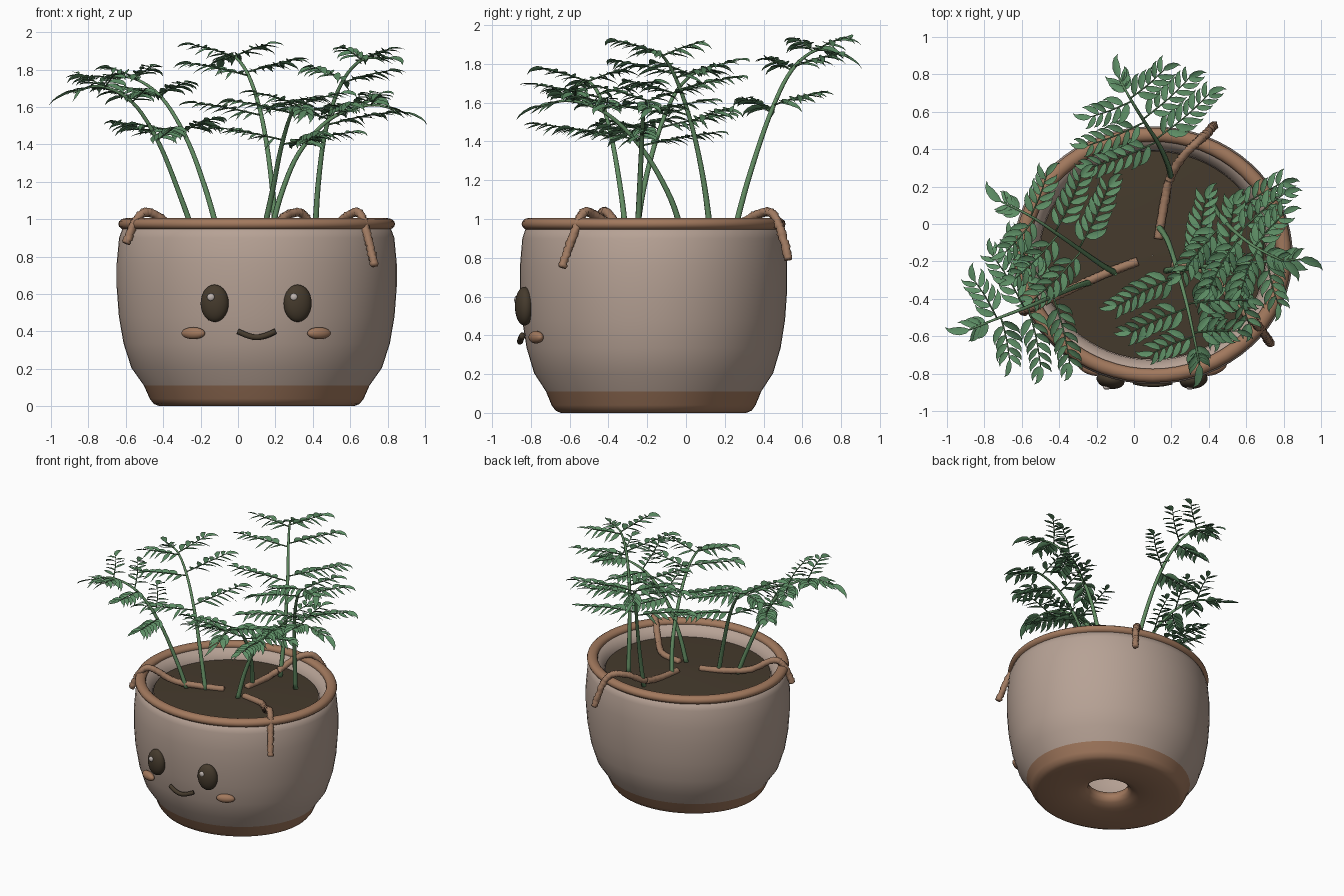
import bpy, bmesh, math, random
from mathutils import Vector

random.seed(4)
if "Cube" in bpy.data.objects:
    bpy.data.objects.remove(bpy.data.objects["Cube"])

CX, CY, SQUASH = 0.10, -0.167, 0.92   # pot centre and its oval ratio
UP = Vector((0, 0, 1))


def material(name, rgb):
    m = bpy.data.materials.new(name)
    m.use_nodes = True
    m.diffuse_color = (*rgb, 1)
    bsdf = next(n for n in m.node_tree.nodes if n.type == 'BSDF_PRINCIPLED')
    bsdf.inputs["Base Color"].default_value = (*rgb, 1)
    bsdf.inputs["Roughness"].default_value = 0.7
    return m


CLAY = material("pale_clay", (0.47, 0.36, 0.30))
BROWN = material("terracotta_brown", (0.36, 0.19, 0.11))
DARK = material("dark_soil", (0.060, 0.043, 0.026))
ROOT = material("root_brown", (0.35, 0.195, 0.12))
STEM = material("stem_green", (0.12, 0.26, 0.12))
LEAF = material("leaf_green", (0.11, 0.27, 0.13))
GLINT = material("eye_glint", (0.52, 0.46, 0.43))


def finish(bm, name, mats):
    me = bpy.data.meshes.new(name)
    for f in bm.faces:
        f.smooth = True
    bm.to_mesh(me)
    bm.free()
    ob = bpy.data.objects.new(name, me)
    bpy.context.collection.objects.link(ob)
    for m in mats:
        me.materials.append(m)
    return ob


def skin(bm, rings, closed=False):
    """Bridge rings of vertices; every ring is a closed loop."""
    pairs = list(zip(rings, rings[1:])) + ([(rings[-1], rings[0])] if closed else [])
    for a, b in pairs:
        n = len(a)
        for i in range(n):
            j = (i + 1) % n
            bm.faces.new((a[i], a[j], b[j], b[i]))


def lathe(name, profile, mats, closed=False, sides=64, rule=None):
    bm = bmesh.new()
    rings = []
    for r, z in profile:
        angles = [2 * math.pi * i / sides for i in range(sides)]
        rings.append([bm.verts.new((CX + r * math.cos(a), CY + SQUASH * r * math.sin(a), z))
                      for a in angles])
    skin(bm, rings, closed)
    bmesh.ops.recalc_face_normals(bm, faces=bm.faces)
    if rule:
        for f in bm.faces:
            f.material_index = rule(f.calc_center_median())
    return finish(bm, name, mats)


def along(pts, t):
    """Point at t (0..1) on a smooth path through pts."""
    n = len(pts) - 1
    s = min(max(t, 0), 1) * n
    i = min(int(s), n - 1)
    u = s - i
    b, c = pts[i], pts[i + 1]
    a = pts[i - 1] if i else b * 2 - c
    d = pts[i + 2] if i + 2 <= n else c * 2 - b
    return 0.5 * (b * 2 + (c - a) * u + (a * 2 - b * 5 + c * 4 - d) * u * u
                  + (b * 3 - a - c * 3 + d) * u ** 3)


def heading(pts, t):
    return (along(pts, t + 0.01) - along(pts, t - 0.01)).normalized()


def tube(bm, pts, r0, r1, steps, sides, rough=0.0):
    """Tapered tube; roughness grows towards its end."""
    rings = []
    for k in range(steps + 1):
        t = k / steps
        p, d = along(pts, t), heading(pts, t)
        u = d.cross(Vector((0.31, 0.9, 0.29))).normalized()
        v = d.cross(u)
        ring = []
        for i in range(sides):
            a = 2 * math.pi * i / sides
            bump = rough * (0.3 + t) * (k % 2 + random.uniform(-1, 1))
            r = (r0 + (r1 - r0) * t) * (1 + bump)
            ring.append(bm.verts.new(p + (u * math.cos(a) + v * math.sin(a)) * r))
        rings.append(ring)
    skin(bm, rings)
    bm.faces.new(rings[0][::-1])
    bm.faces.new(rings[-1])


def path(*coords):
    return [Vector(c) for c in coords]


def blob(name, loc, size, mat, turn=0.0):
    bpy.ops.mesh.primitive_uv_sphere_add(segments=24, ring_count=14, location=loc,
                                         rotation=(0, 0, math.radians(turn)))
    ob = bpy.context.object
    ob.name = name
    ob.scale = size
    ob.data.materials.append(mat)
    bpy.ops.object.shade_smooth()


# Pot: drain hole, rounded foot, outer wall, then the inner wall back to the hole
pot_profile = [(0.15, 0.10), (0.15, 0.055), (0.175, 0.03), (0.23, 0.01), (0.32, 0.0), (0.52, 0.0),
               (0.55, 0.012), (0.572, 0.04), (0.603, 0.11), (0.67, 0.205), (0.712, 0.335),
               (0.737, 0.48), (0.749, 0.64), (0.749, 0.76), (0.736, 0.90), (0.71, 0.97),
               (0.665, 0.97), (0.61, 0.90), (0.60, 0.80), (0.57, 0.40), (0.50, 0.16), (0.40, 0.10)]
lathe("pot", pot_profile, [CLAY, BROWN], closed=True,
      rule=lambda c: 1 if c.z < 0.105 else 0)
lathe("pot_rim", [(0.70 + 0.04 * math.cos(a * math.pi / 6), 0.974 + 0.031 * math.sin(a * math.pi / 6))
                  for a in range(12)], [BROWN], closed=True)
lathe("soil", [(0.002, 0.915), (0.3, 0.91), (0.605, 0.895)], [DARK])

# Face
for side, label in ((-1, "right"), (1, "left")):
    x = 0.097 + side * 0.222
    blob(label + "_eye", (x, -0.833, 0.55), (0.076, 0.048, 0.1), DARK, side * 10)
    blob(label + "_eye_glint", (x - 0.02, -0.874, 0.583), (0.02, 0.012, 0.02), GLINT)
    blob(label + "_cheek", (0.097 + side * 0.336, -0.773, 0.39), (0.068, 0.03, 0.032),
         BROWN, side * 24)
bm = bmesh.new()
tube(bm, path((0, -0.843, 0.4), (0.05, -0.853, 0.378), (0.10, -0.856, 0.368),
              (0.15, -0.853, 0.378), (0.2, -0.843, 0.4)), 0.016, 0.016, 16, 8)
finish(bm, "mouth", [DARK])

# Roots creeping over the rim
roots = {
    "back_root": path((0.13, -0.08, 0.92), (0.16, 0.1, 0.925), (0.19, 0.24, 0.95), (0.26, 0.36, 1.02),
                      (0.34, 0.44, 1.03), (0.39, 0.485, 0.95), (0.43, 0.53, 0.79)),
    "right_root": path((0.02, -0.2, 0.92), (-0.14, -0.26, 0.925), (-0.32, -0.34, 0.95),
                       (-0.47, -0.41, 1.035), (-0.54, -0.445, 1.0), (-0.6, -0.47, 0.87)),
    "left_root": path((0.2, -0.21, 0.92), (0.38, -0.25, 0.925), (0.5, -0.37, 0.95), (0.59, -0.47, 1.02),
                      (0.65, -0.53, 1.03), (0.69, -0.58, 0.92), (0.73, -0.64, 0.75)),
}
for name, pts in roots.items():
    bm = bmesh.new()
    tube(bm, pts, 0.023, 0.02, 80, 10, rough=0.17)
    finish(bm, name, [ROOT])


def leaflet(bm, base, out, sweep, length):
    """A folded, sickle-shaped leaf that bends towards sweep and is rolled a little."""
    flat = out.cross(UP).normalized()
    if flat.dot(sweep) < 0:
        flat = -flat
    roll = random.uniform(-0.1, 0.6)
    wide = flat * math.cos(roll) - UP * math.sin(roll)
    top = UP * math.cos(roll) + flat * math.sin(roll)
    rows = []
    for t, w in ((0, 0.15), (0.2, 0.8), (0.45, 1), (0.7, 0.8), (0.88, 0.4)):
        mid = base + out * length * t + (wide * 0.42 - UP * 0.15) * length * t * t
        h = (wide - out * 0.6 * t) * length * 0.19 * w
        lift = top * length * 0.07 * w
        rows.append([bm.verts.new(p) for p in (mid - h + lift, mid, mid + h + lift)])
    tip = bm.verts.new(base + out * length + (wide * 0.55 - UP * 0.2) * length)
    for a, b in zip(rows, rows[1:]):
        for i in (0, 1):
            bm.faces.new((a[i], a[i + 1], b[i + 1], b[i]))
    for i in (0, 1):
        bm.faces.new((rows[-1][i], rows[-1][i + 1], tip))


def leafy(leaves, pts, start, pairs, size, tip_size):
    """Alternating leaflets along a path, closed by one leaf at its end."""
    step = (0.96 - start) / (pairs - 1)
    for k in range(pairs):
        for s in (-1, 1):
            t = start + step * (k + 0.25 * s)
            p, d = along(pts, t), heading(pts, t)
            out = (d.cross(UP).normalized() * s * 0.9 + d * 0.4
                   + UP * random.uniform(-0.2, 0.2)).normalized()
            leaflet(leaves, p, out, d, size * random.uniform(0.9, 1.1) * (1.08 - 0.3 * t))
    end = heading(pts, 1)
    leaflet(leaves, along(pts, 1), end, end.cross(UP), tip_size)


# Fronds: arched stem, pairs of side branches, leaflets on each
fronds = {
    "right_front": path((-0.23, -0.31, 0.9), (-0.3, -0.33, 1.1), (-0.42, -0.38, 1.4), (-0.56, -0.44, 1.62),
                        (-0.73, -0.505, 1.71), (-0.88, -0.565, 1.68)),
    "right_back": path((-0.1, -0.26, 0.9), (-0.17, -0.22, 1.15), (-0.27, -0.15, 1.42), (-0.4, -0.06, 1.64),
                       (-0.55, 0.04, 1.75), (-0.71, 0.12, 1.76)),
    "back": path((0.2, 0.24, 0.9), (0.18, 0.32, 1.2), (0.13, 0.43, 1.53), (0.06, 0.54, 1.76),
                 (-0.02, 0.67, 1.87), (-0.08, 0.78, 1.85)),
    "front": path((0.13, -0.01, 0.9), (0.18, -0.09, 1.13), (0.23, -0.24, 1.38), (0.28, -0.42, 1.55),
                  (0.32, -0.6, 1.61), (0.35, -0.75, 1.58)),
    "left_low": path((0.17, -0.25, 0.9), (0.23, -0.24, 1.13), (0.33, -0.23, 1.36), (0.5, -0.22, 1.54),
                     (0.71, -0.2, 1.61), (0.89, -0.19, 1.57)),
    "left_tall": path((0.41, 0.13, 0.9), (0.43, 0.09, 1.2), (0.47, 0.03, 1.48), (0.55, -0.05, 1.72),
                      (0.66, -0.13, 1.85), (0.8, -0.2, 1.86)),
}
for name, pts in fronds.items():
    stems, leaves = bmesh.new(), bmesh.new()
    tube(stems, pts, 0.017, 0.005, 28, 8)
    for t, reach in ((0.43, 0.43), (0.62, 0.38), (0.79, 0.27)):
        ahead = heading(pts, t)
        ahead.z = 0
        ahead.normalize()
        for s in (-1, 1):
            p = along(pts, t + s * 0.012)
            way = ahead.cross(UP) * s + ahead * 0.12
            branch = [p, p + way * reach * 0.45 + UP * 0.04,
                      p + (way + ahead * 0.05) * reach * 0.85 + UP * 0.065]
            tube(stems, branch, 0.005, 0.003, 6, 5)
            leafy(leaves, branch, 0.16, max(4, round(reach * 17)), 0.1, 0.09)
    leafy(leaves, pts, 0.88, 4, 0.1, 0.12)
    finish(stems, name + "_frond_stem", [STEM])
    finish(leaves, name + "_frond_leaves", [LEAF])
